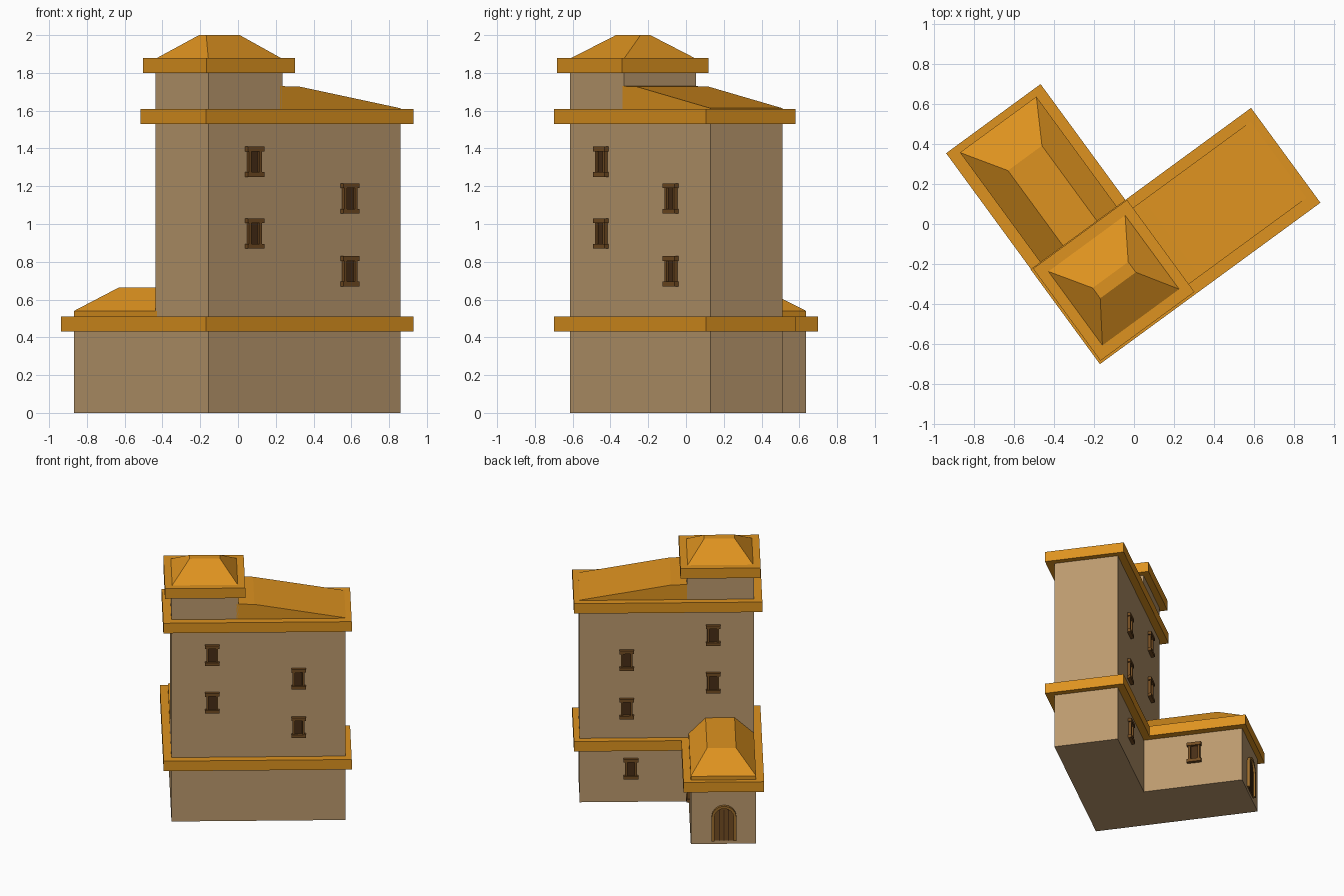
import bpy, bmesh, math
from mathutils import Matrix, Vector

if "Cube" in bpy.data.objects:
    bpy.data.objects.remove(bpy.data.objects["Cube"])

# The building is modelled square in local (u, v, z), then turned about its front corner
PLACE = Matrix.Translation((-0.157, -0.615, 0)) @ Matrix.Rotation(math.radians(36.2), 4, 'Z')


def material(name, rgb):
    m = bpy.data.materials.new(name)
    m.diffuse_color = (*rgb, 1)
    m.use_nodes = True
    m.node_tree.nodes["Principled BSDF"].inputs["Base Color"].default_value = m.diffuse_color
    return m


WALL = material("plaster", (0.50, 0.32, 0.155))
TILE = material("orange_tile", (0.73, 0.29, 0.014))
FRAME = material("brown_wood", (0.17, 0.072, 0.016))
DARK = material("dark_wood", (0.065, 0.027, 0.008))


def finish(name, bm, mat, matrix=PLACE):
    bmesh.ops.recalc_face_normals(bm, faces=bm.faces)
    me = bpy.data.meshes.new(name)
    bm.to_mesh(me)
    bm.free()
    me.materials.append(mat)
    ob = bpy.data.objects.new(name, me)
    ob.matrix_world = matrix
    bpy.context.collection.objects.link(ob)
    return ob


def loft(name, rings, mat, matrix=PLACE):
    """Closed solid through matching rings of 3D points."""
    bm = bmesh.new()
    vs = [[bm.verts.new(p) for p in r] for r in rings]
    n = len(rings[0])
    for a, b in zip(vs, vs[1:]):
        for i in range(n):
            j = (i + 1) % n
            bm.faces.new((a[i], a[j], b[j], b[i]))
    bm.faces.new(vs[0])
    bm.faces.new(vs[-1])
    return finish(name, bm, mat, matrix)


def rect(u0, u1, v0, v1, z):
    return [(u0, v0, z), (u1, v0, z), (u1, v1, z), (u0, v1, z)]


def block(name, u0, u1, v0, v1, z0, z1, mat, matrix=PLACE):
    return loft(name, [rect(u0, u1, v0, v1, z0), rect(u0, u1, v0, v1, z1)], mat, matrix)


def ell(name, u0, u1, u2, v0, v1, v2, z0, z1, mat):
    """L-shaped prism: long wing along u, short wing along v."""
    pts = [(u0, v0), (u2, v0), (u2, v1), (u1, v1), (u1, v2), (u0, v2)]
    return loft(name, [[(u, v, z) for u, v in pts] for z in (z0, z1)], mat)


# Ground floor and its overhanging ledge
ell("ground_floor", 0, 0.472, 1.26, 0, 0.472, 1.204, 0, 0.44, WALL)
ell("lower_ledge", -0.058, 0.526, 1.303, -0.06, 0.526, 1.242, 0.43, 0.51, TILE)

# Hipped roof of the low wing
loft("wing_roof", [rect(0, 0.472, 0.46, 1.204, 0.505),
                   rect(0, 0.472, 0.46, 1.204, 0.54),
                   rect(0.14, 0.35, 0.46, 0.99, 0.665)], TILE)

# Main block, upper ledge and sloped roof
block("main_walls", 0, 1.26, 0, 0.472, 0.5, 1.54, WALL)
block("upper_ledge", -0.06, 1.303, -0.06, 0.526, 1.53, 1.61, TILE)
profile = [(0.47, 1.6), (1.26, 1.6), (1.26, 1.613), (0.6, 1.727), (0.47, 1.73)]
loft("main_roof", [[(u, v, z) for u, z in profile] for v in (0, 0.472)], TILE)

# Corner turret
block("turret_walls", 0, 0.485, 0, 0.473, 1.6, 1.81, WALL)
block("turret_ledge", -0.048, 0.533, -0.048, 0.521, 1.80, 1.88, TILE)
loft("turret_roof", [rect(0, 0.485, 0, 0.473, 1.875),
                     rect(0.135, 0.355, 0.204, 0.268, 2.0)], TILE)


def on_face(u, v, z, angle):
    """Frame on a wall: local x across, local -y outward, local z up."""
    return PLACE @ Matrix.Translation((u, v, z)) @ Matrix.Rotation(math.radians(angle), 4, 'Z')


def window(u, v, z, angle):
    m = on_face(u, v, z, angle)
    block("window_pane", -0.03, 0.03, -0.008, 0.01, -0.07, 0.07, DARK, m)
    for s in (-1, 1):
        block("window_jamb", *sorted((s * 0.026, s * 0.043)), -0.02, 0.01, -0.07, 0.07, FRAME, m)
    block("window_lintel", -0.053, 0.053, -0.026, 0.01, 0.055, 0.08, FRAME, m)
    block("window_sill", -0.053, 0.053, -0.026, 0.01, -0.08, -0.055, FRAME, m)


# Windows repeated on the front and back of the main block
for v, angle in ((0, 0), (0.472, 180)):
    for u, z in ((0.295, 1.33), (0.295, 0.95), (0.92, 1.135), (0.92, 0.75)):
        window(u, v, z, angle)
window(0.89, 0.472, 0.27, 180)
window(0.472, 0.85, 0.27, 90)


# Arched door at the end of the wing
def arch(r, spring, z0=0.03):
    curve = [(r * math.cos(a), spring + r * math.sin(a))
             for a in (math.pi * i / 8 for i in range(9))]
    return [(r, z0)] + curve + [(-r, z0)]


door = on_face(0.232, 1.204, 0, 180)
panel = arch(0.07, 0.22)
loft("door_panel", [[(x, y, z) for x, z in panel] for y in (-0.008, 0.01)], FRAME, door)
for i in (-1, 0, 1):
    block("door_plank_gap", i * 0.032 - 0.003, i * 0.032 + 0.003, -0.011, 0.0, 0.03, 0.275, DARK, door)
outer = arch(0.09, 0.22)
bm = bmesh.new()
rows = [[bm.verts.new((x, y, z)) for x, z in p]
        for p, y in ((panel, 0.01), (panel, -0.022), (outer, -0.022), (outer, 0.01))]
for k in range(4):
    a, b = rows[k], rows[(k + 1) % 4]
    for i in range(len(a) - 1):
        bm.faces.new((a[i], a[i + 1], b[i + 1], b[i]))
for i in (0, -1):
    bm.faces.new([r[i] for r in rows])
finish("door_frame", bm, material("door_trim", (0.33, 0.15, 0.025)), door)
